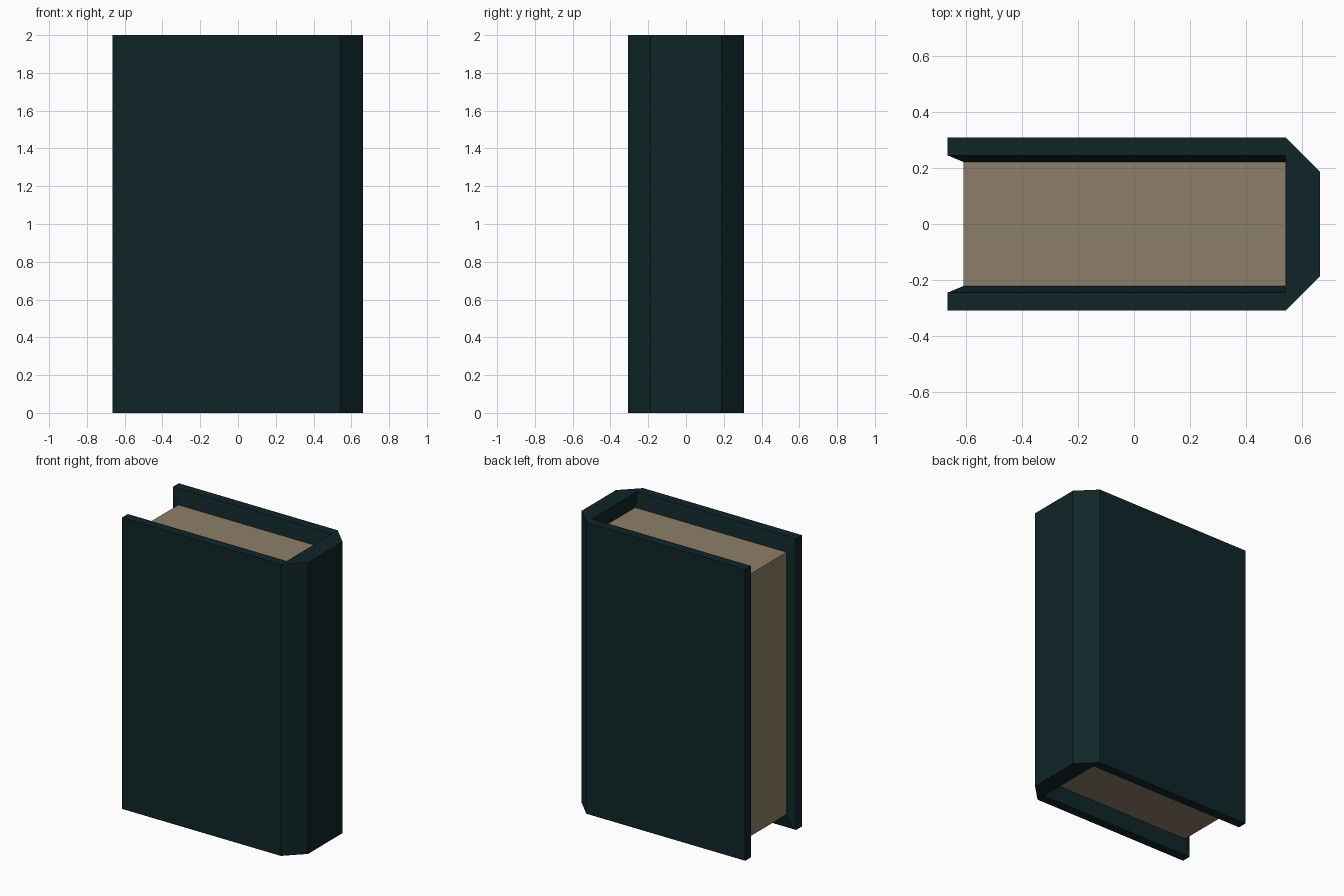
import bpy, bmesh

if "Cube" in bpy.data.objects:
    bpy.data.objects.remove(bpy.data.objects["Cube"])

H = 2.0                      # book height
X0, X1, X2 = -0.665, 0.541, 0.663   # fore edge, hinge, spine back
Y_OUT, Y_RIM, Y_PAGE, Y_SPINE = 0.308, 0.245, 0.221, 0.187
X_PAGE, Z_IN = -0.608, 0.10  # page block recess


def material(name, rgb):
    m = bpy.data.materials.new(name)
    m.diffuse_color = (*rgb, 1)
    m.use_nodes = True
    m.node_tree.nodes["Principled BSDF"].inputs["Base Color"].default_value = m.diffuse_color
    return m


def make_object(name, bm, mat):
    bmesh.ops.remove_doubles(bm, verts=bm.verts, dist=1e-4)
    bmesh.ops.recalc_face_normals(bm, faces=bm.faces)
    mesh = bpy.data.meshes.new(name)
    bm.to_mesh(mesh)
    bm.free()
    mesh.materials.append(mat)
    ob = bpy.data.objects.new(name, mesh)
    bpy.context.collection.objects.link(ob)
    return ob


def face(bm, pts):
    bm.faces.new([bm.verts.new(p) for p in pts])


def rect(y, x, inset):
    """Board outline at depth y, from x to the hinge."""
    return [(X1, y, inset), (x, y, inset), (x, y, H - inset), (X1, y, H - inset)]


# Cover: two boards with a slanted inner rim, joined by a chamfered spine
bm = bmesh.new()
for s in (-1, 1):
    rings = [rect(s * Y_OUT, X0, 0), rect(s * Y_RIM, X0, 0), rect(s * Y_PAGE, X_PAGE, Z_IN)]
    face(bm, rings[0])
    for a, b in zip(rings, rings[1:]):
        for i in range(3):       # the hinge side stays open to the spine
            face(bm, [a[i], a[i + 1], b[i + 1], b[i]])

# Spine walls
spine = [(X1, -Y_OUT), (X2, -Y_SPINE), (X2, Y_SPINE), (X1, Y_OUT)]
for a, b in zip(spine, spine[1:]):
    face(bm, [(*a, 0), (*b, 0), (*b, H), (*a, H)])

# Spine ends and the inner wall down to the pages
for z, zi in ((0, Z_IN), (H, H - Z_IN)):
    face(bm, [(X1, -Y_RIM, z)] + [(*p, z) for p in spine] + [(X1, Y_RIM, z)])
    face(bm, [(X1, -Y_RIM, z), (X1, Y_RIM, z), (X1, Y_PAGE, zi), (X1, -Y_PAGE, zi)])
make_object("cover", bm, material("dark teal cover", (0.0048, 0.0185, 0.0205)))

# Page block: top, bottom and fore edge, the rest is hidden in the cover
bm = bmesh.new()
for z in (Z_IN, H - Z_IN):
    face(bm, [(X_PAGE, -Y_PAGE, z), (X1, -Y_PAGE, z), (X1, Y_PAGE, z), (X_PAGE, Y_PAGE, z)])
face(bm, [(X_PAGE, -Y_PAGE, Z_IN), (X_PAGE, Y_PAGE, Z_IN),
          (X_PAGE, Y_PAGE, H - Z_IN), (X_PAGE, -Y_PAGE, H - Z_IN)])
make_object("pages", bm, material("tan paper", (0.27, 0.21, 0.138)))
